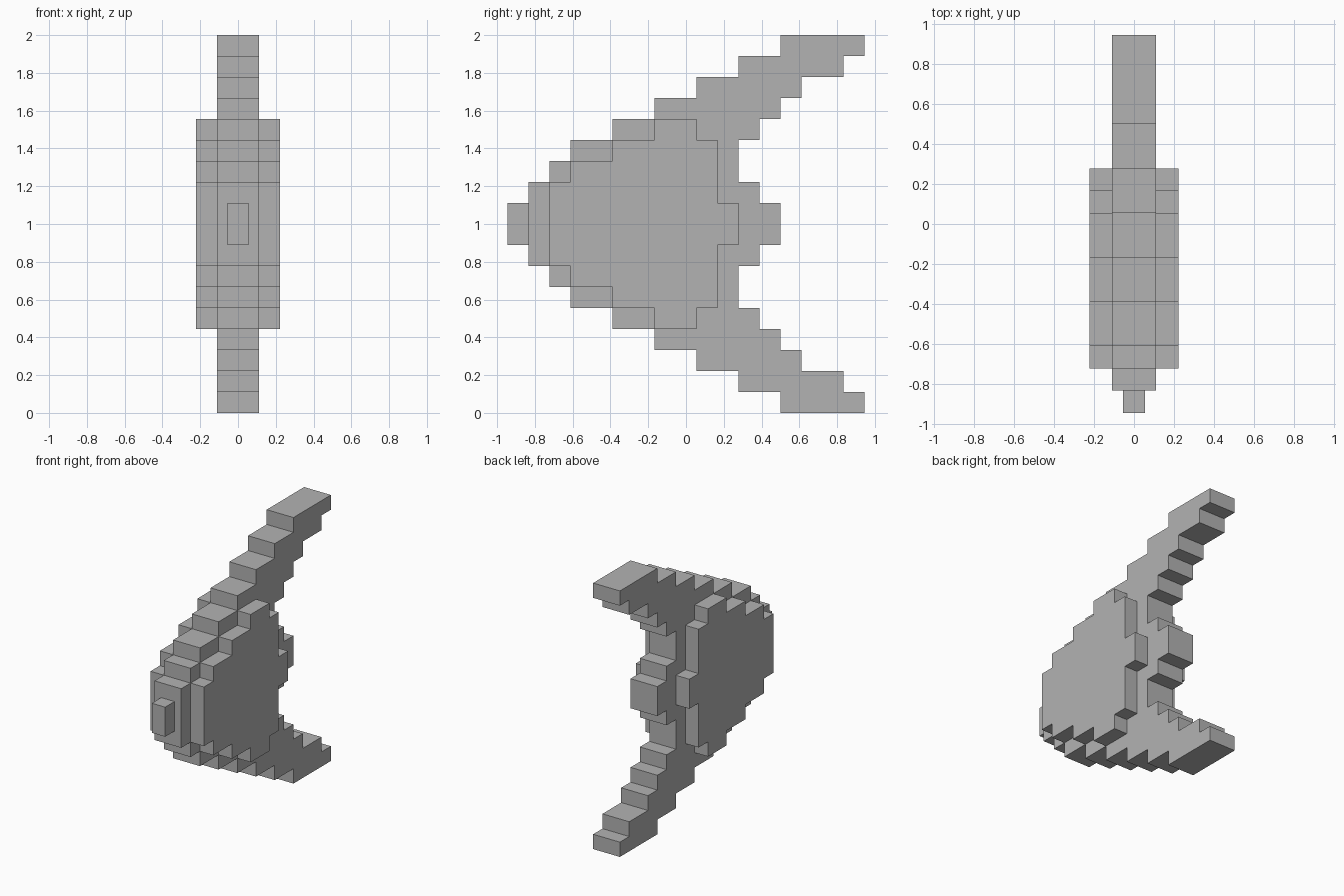
import bpy
import bmesh

cube = bpy.data.objects.get("Cube")
if cube:
    bpy.data.objects.remove(cube, do_unlink=True)

U = 1 / 9  # size of one step

grey = bpy.data.materials.new("plain grey")
grey.use_nodes = True
colour = (0.45, 0.45, 0.45, 1)
grey.diffuse_color = colour
grey.node_tree.nodes["Principled BSDF"].inputs["Base Color"].default_value = colour


def stepped_slab(name, rows, x0, x1):
    """Extrude a stepped outline along x; each row gives (front, back) in steps,
    counted up from mid height and mirrored below it."""
    n = len(rows)
    levels = list(range(-n, n))
    spans = [rows[h if h >= 0 else -h - 1] for h in levels]
    outline = []
    for h, (front, _) in zip(levels, spans):
        outline += [(front, h), (front, h + 1)]
    for h, (_, back) in reversed(list(zip(levels, spans))):
        outline += [(back, h + 1), (back, h)]

    # Keep only true corners
    count = len(outline)
    corners = []
    for i, (y, z) in enumerate(outline):
        (py, pz), (ny, nz) = outline[i - 1], outline[(i + 1) % count]
        if (y - py) * (nz - z) != (z - pz) * (ny - y):
            corners.append((y, z))

    bm = bmesh.new()
    face = bm.faces.new([bm.verts.new((x0 * U, y * U, 1 + z * U)) for y, z in corners])
    side = bmesh.ops.extrude_face_region(bm, geom=[face])
    moved = [v for v in side["geom"] if isinstance(v, bmesh.types.BMVert)]
    bmesh.ops.translate(bm, verts=moved, vec=((x1 - x0) * U, 0, 0))
    bmesh.ops.recalc_face_normals(bm, faces=bm.faces)
    mesh = bpy.data.meshes.new(name)
    bm.to_mesh(mesh)
    bm.free()
    mesh.materials.append(grey)
    obj = bpy.data.objects.new(name, mesh)
    bpy.context.collection.objects.link(obj)
    return obj


# Central body with the two swept-back wings and the tail stub
body_rows = [(-7.5, 4.5), (-7.5, 3.5), (-6.5, 2.5), (-5.5, 2.5), (-3.5, 3.5),
             (-1.5, 4.5), (0.5, 5.5), (2.5, 7.5), (4.5, 8.5)]
stepped_slab("body_and_wings", body_rows, -1, 1)

# Thinner plates on both flanks
plate_rows = [(-6.5, 2.5), (-6.5, 1.5), (-5.5, 1.5), (-3.5, 1.5), (-1.5, 0.5)]
stepped_slab("left_side_plate", plate_rows, 1, 2)
stepped_slab("right_side_plate", plate_rows, -2, -1)

# Narrow nose block
stepped_slab("nose", [(-8.5, -7.5)], -0.5, 0.5)
